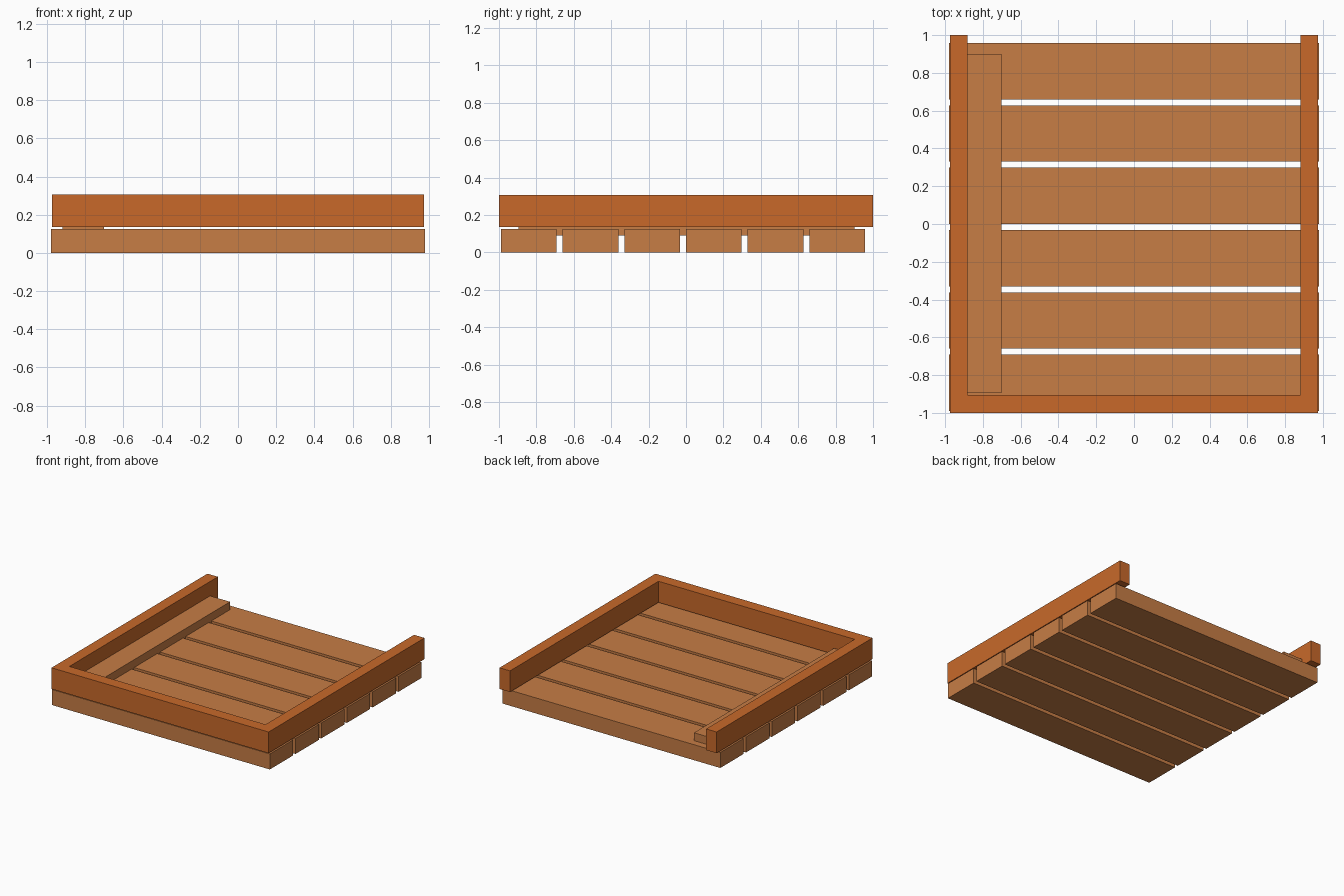
import bpy
import bmesh

default = bpy.data.objects.get("Cube")
if default:
    bpy.data.objects.remove(default, do_unlink=True)


def make_material(name, colour):
    mat = bpy.data.materials.new(name)
    mat.use_nodes = True
    mat.diffuse_color = colour
    mat.node_tree.nodes["Principled BSDF"].inputs["Base Color"].default_value = colour
    return mat


def extrude_outline(name, outline, z0, z1, mat):
    """Solid prism from a flat outline, between two heights."""
    bm = bmesh.new()
    base = bm.faces.new([bm.verts.new((x, y, z0)) for x, y in outline])
    top = bmesh.ops.extrude_face_region(bm, geom=[base])["geom"]
    verts = [v for v in top if isinstance(v, bmesh.types.BMVert)]
    bmesh.ops.translate(bm, verts=verts, vec=(0, 0, z1 - z0))
    bmesh.ops.recalc_face_normals(bm, faces=bm.faces)
    mesh = bpy.data.meshes.new(name)
    bm.to_mesh(mesh)
    bm.free()
    mesh.materials.append(mat)
    obj = bpy.data.objects.new(name, mesh)
    bpy.context.collection.objects.link(obj)
    return obj


def box(name, x0, x1, y0, y1, z0, z1, mat):
    return extrude_outline(name, [(x0, y0), (x1, y0), (x1, y1), (x0, y1)], z0, z1, mat)


frame_wood = make_material("orange wood", (0.578, 0.141, 0.023, 1))
plank_wood = make_material("light brown wood", (0.571, 0.205, 0.060, 1))

# Six floor planks running left to right
plank_width, pitch = 0.298, 0.33
for i in range(6):
    y = -0.99 + i * pitch
    box(f"floor_plank_{i + 1}", -0.979, 0.979, y, y + plank_width, 0, 0.126, plank_wood)

# U-shaped rim, open at the back
outer, inner, front = 0.975, 0.881, -0.905
rim = [(-outer, -1), (outer, -1), (outer, 1), (inner, 1),
       (inner, front), (-inner, front), (-inner, 1), (-outer, 1)]
extrude_outline("rim", rim, 0.135, 0.307, frame_wood)

# Batten along the right side, let into the planks
box("side_batten", -0.92, -0.702, -0.896, 0.9, 0.09, 0.19, plank_wood)
